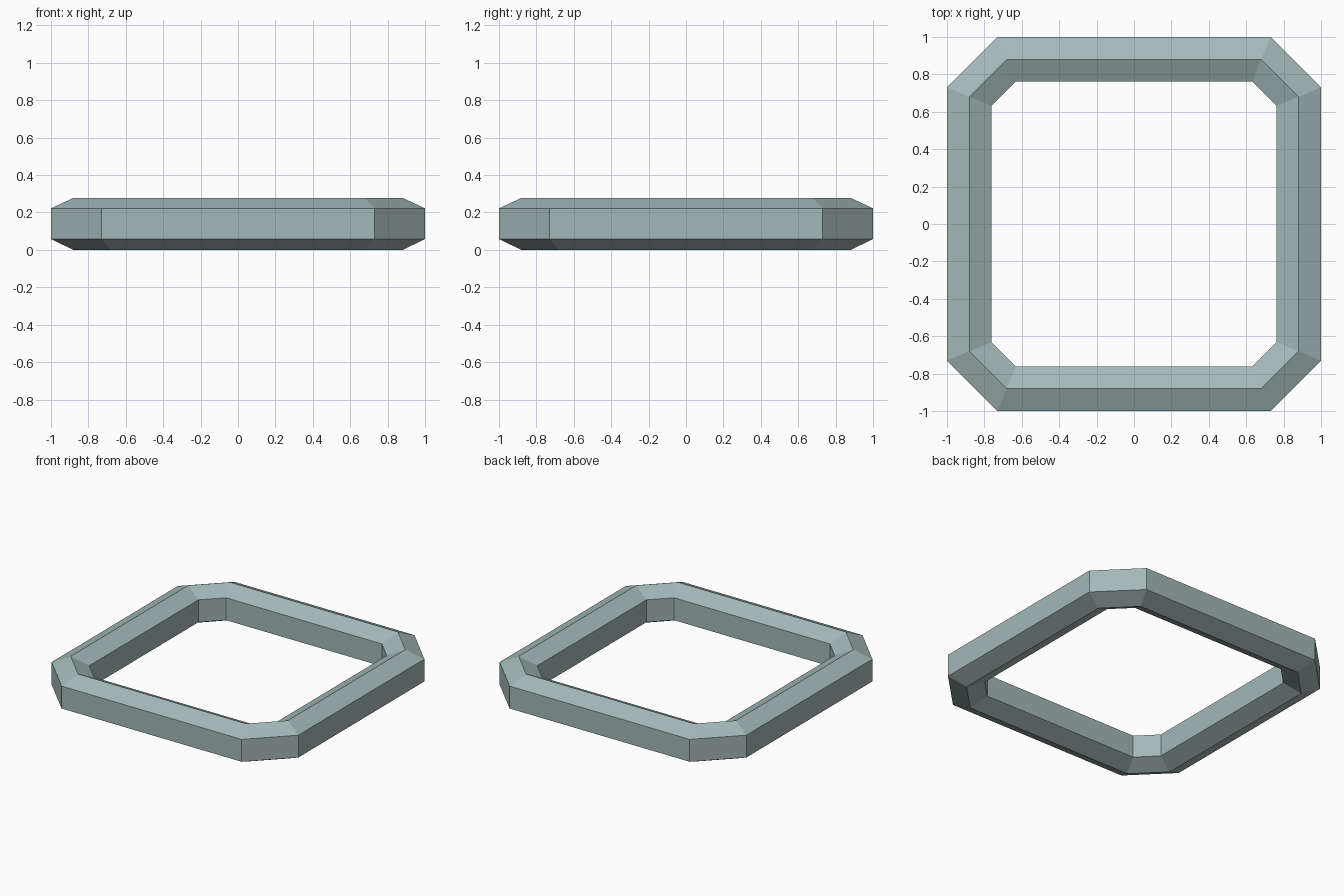
import bpy, bmesh

if "Cube" in bpy.data.objects:
    bpy.data.objects.remove(bpy.data.objects["Cube"])

# Hexagonal cross-section: (half width of the ring, height)
section = [(1.0, 0.058), (1.0, 0.222), (0.88, 0.278),
           (0.763, 0.222), (0.763, 0.058), (0.88, 0.0)]


def corner_path(r):
    """Square of half width r with chamfered corners, anticlockwise."""
    c = 0.73 - (1.0 - r) * 0.4142
    return [(r, -c), (r, c), (c, r), (-c, r),
            (-r, c), (-r, -c), (-c, -r), (c, -r)]


# Frame ring: sweep the section round the chamfered square
bm = bmesh.new()
loops = [[bm.verts.new((x, y, z)) for x, y in corner_path(r)] for r, z in section]
for i, a in enumerate(loops):
    b = loops[(i + 1) % len(loops)]
    for j in range(8):
        k = (j + 1) % 8
        bm.faces.new((a[j], a[k], b[k], b[j]))
bmesh.ops.recalc_face_normals(bm, faces=bm.faces)
mesh = bpy.data.meshes.new("square_ring")
bm.to_mesh(mesh)
bm.free()

# Single grey-green colour
mat = bpy.data.materials.new("pale grey green")
mat.diffuse_color = (0.37, 0.48, 0.48, 1)
mat.use_nodes = True
mat.node_tree.nodes["Principled BSDF"].inputs["Base Color"].default_value = mat.diffuse_color
mesh.materials.append(mat)
ring = bpy.data.objects.new("square_ring", mesh)
bpy.context.collection.objects.link(ring)
